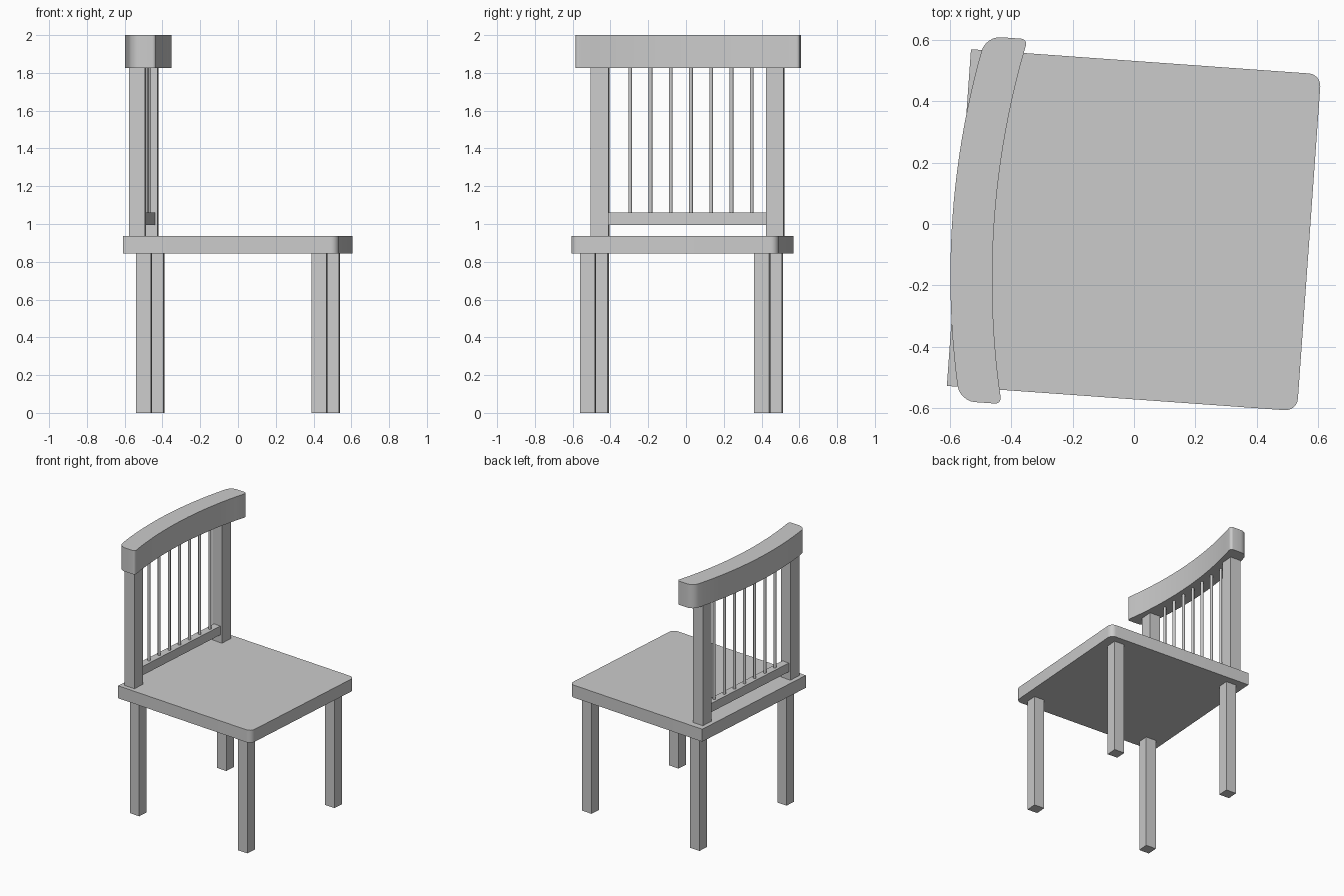
import bpy
import bmesh
import math
from mathutils import Matrix, Vector

cube = bpy.data.objects.get("Cube")
if cube:
    bpy.data.objects.remove(cube, do_unlink=True)

# One plain grey for the whole chair
GREY = (0.6, 0.6, 0.6, 1.0)
grey = bpy.data.materials.new("light_grey")
grey.use_nodes = True
grey.diffuse_color = GREY
grey.node_tree.nodes["Principled BSDF"].inputs["Base Color"].default_value = GREY

# The chair faces +x and is turned slightly about the vertical
PLACE = Matrix.Translation((0, -0.02, 0)) @ Matrix.Rotation(math.radians(-4.1), 4, "Z")


def finish(bm, name, smooth=False):
    bmesh.ops.recalc_face_normals(bm, faces=bm.faces)
    mesh = bpy.data.meshes.new(name)
    bm.to_mesh(mesh)
    bm.free()
    mesh.materials.append(grey)
    obj = bpy.data.objects.new(name, mesh)
    obj.matrix_world = PLACE
    bpy.context.collection.objects.link(obj)
    if smooth:
        bpy.ops.object.select_all(action="DESELECT")
        obj.select_set(True)
        bpy.context.view_layer.objects.active = obj
        bpy.ops.object.shade_smooth_by_angle(angle=math.radians(30))
    return obj


def box(name, x, y, size_x, size_y, bottom, top):
    bm = bmesh.new()
    bmesh.ops.create_cube(bm, size=1)
    bmesh.ops.scale(bm, vec=(size_x, size_y, top - bottom), verts=bm.verts)
    bmesh.ops.translate(bm, vec=(x, y, (bottom + top) / 2), verts=bm.verts)
    return finish(bm, name)


def rounded(before, corner, after, radius, steps=6):
    """Points of an arc that replaces a roughly square corner."""
    c = Vector(corner)
    d1 = (Vector(before) - c).normalized()
    d2 = (Vector(after) - c).normalized()
    centre = c + (d1 + d2) * radius
    angles = [math.pi / 2 * i / steps for i in range(steps + 1)]
    return [centre - radius * (d2 * math.cos(t) + d1 * math.sin(t)) for t in angles]


def slab(name, outline, bottom, top):
    bm = bmesh.new()
    face = bm.faces.new([bm.verts.new((p[0], p[1], bottom)) for p in outline])
    new = bmesh.ops.extrude_face_region(bm, geom=[face], use_keep_orig=True)["geom"]
    moved = [v for v in new if isinstance(v, bmesh.types.BMVert)]
    bmesh.ops.translate(bm, vec=(0, 0, top - bottom), verts=moved)
    return finish(bm, name, smooth=True)


SEAT_BOTTOM, SEAT_TOP = 0.845, 0.937
RAIL_BOTTOM = 1.825
BACK = -0.499

# Seat: square at the back, rounded at the front corners
hx, hy = 0.572, 0.55
back_r, front_r, front_l, back_l = (-hx, -hy), (hx, -hy), (hx, hy), (-hx, hy)
seat = [back_r] + rounded(back_r, front_r, front_l, 0.04)
seat += rounded(front_r, front_l, back_l, 0.04) + [back_l]
slab("seat", seat, SEAT_BOTTOM, SEAT_TOP)

# Legs and back posts
for side, y in (("right", -1), ("left", 1)):
    for end, x in (("back", -1), ("front", 1)):
        box(f"{end}_{side}_leg", x * 0.466, y * 0.462 - 0.004, 0.08, 0.08, 0, SEAT_BOTTOM)
    box(f"{side}_back_post", BACK, y * 0.465 - 0.007, 0.083, 0.094, SEAT_TOP, RAIL_BOTTOM)

# Lower back rail
box("lower_back_rail", BACK, -0.007, 0.056, 0.84, 0.995, 1.06)

# Spindles
for i in range(7):
    bm = bmesh.new()
    bmesh.ops.create_cone(bm, cap_ends=True, segments=16, radius1=0.01, radius2=0.01,
                          depth=RAIL_BOTTOM - 1.06)
    bmesh.ops.translate(bm, vec=(BACK, -0.312 + 0.1075 * i, (RAIL_BOTTOM + 1.06) / 2),
                        verts=bm.verts)
    finish(bm, f"spindle_{i + 1}", smooth=True)


# Curved top rail with softened ends
def rail_point(x, y):
    return (x + 0.185 * y * y, y)


half, inner, outer = 0.596, -0.456, -0.593
ys = [-0.5 + i / 20 for i in range(21)]
inside = [rail_point(inner, y) for y in ys]
outside = [rail_point(outer, y) for y in reversed(ys)]
in_r, in_l = rail_point(inner, -half), rail_point(inner, half)
out_r, out_l = rail_point(outer, -half), rail_point(outer, half)
rail = inside + rounded(inside[-1], in_l, out_l, 0.022)
rail += rounded(in_l, out_l, outside[0], 0.05) + outside
rail += rounded(outside[-1], out_r, in_r, 0.05)
rail += rounded(out_r, in_r, inside[0], 0.022)
slab("top_rail", rail, RAIL_BOTTOM, 2.0)
